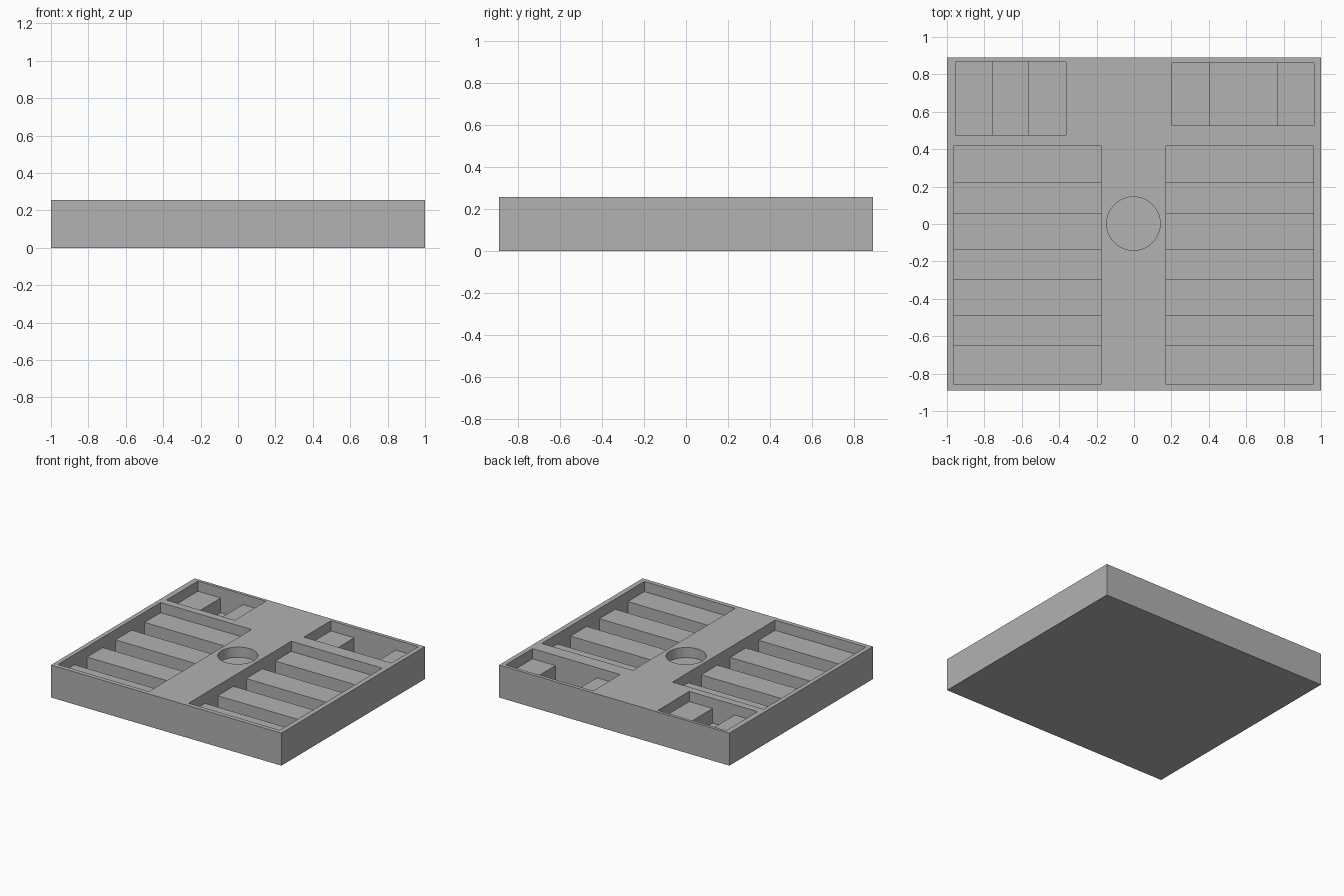
import bpy, bmesh

HEIGHT, SHELF, FLOOR = 0.255, 0.175, 0.06

old = bpy.data.objects.get("Cube")
if old:
    bpy.data.objects.remove(old, do_unlink=True)

grey = bpy.data.materials.new("plain grey")
grey.use_nodes = True
colour = (0.445, 0.445, 0.445, 1)
grey.diffuse_color = colour
grey.node_tree.nodes["Principled BSDF"].inputs["Base Color"].default_value = colour


def prism(name, points, offset):
    """Extrude a closed outline along an offset vector."""
    bm = bmesh.new()
    face = bm.faces.new([bm.verts.new(p) for p in points])
    extruded = bmesh.ops.extrude_face_region(bm, geom=[face])["geom"]
    moved = [g for g in extruded if isinstance(g, bmesh.types.BMVert)]
    bmesh.ops.translate(bm, verts=moved, vec=offset)
    bmesh.ops.recalc_face_normals(bm, faces=bm.faces)
    mesh = bpy.data.meshes.new(name)
    bm.to_mesh(mesh)
    bm.free()
    obj = bpy.data.objects.new(name, mesh)
    bpy.context.collection.objects.link(obj)
    return obj


def stepped_cutter(name, axis, edges, low, high):
    """Pocket shape whose floor alternates between shelf and deep slot."""
    outline = [(edges[-1], HEIGHT + 0.1), (edges[0], HEIGHT + 0.1)]
    for i, (a, b) in enumerate(zip(edges, edges[1:])):
        z = FLOOR if i % 2 else SHELF
        outline += [(a, z), (b, z)]
    if axis == "x":
        return prism(name, [(s, low, z) for s, z in outline], (0, high - low, 0))
    return prism(name, [(low, s, z) for s, z in outline], (high - low, 0, 0))


# Solid tray body
tray = prism("tray", [(-1, -0.89, 0), (1, -0.89, 0), (1, 0.89, 0), (-1, 0.89, 0)],
             (0, 0, HEIGHT))
tray.data.materials.append(grey)

# Two ribbed bays, two small back pockets and the round centre recess
ribs = [-0.855, -0.65, -0.493, -0.298, -0.14, 0.06, 0.22, 0.418]
cutters = [
    stepped_cutter("right_bay_cutter", "y", ribs, -0.965, -0.175),
    stepped_cutter("left_bay_cutter", "y", ribs, 0.17, 0.96),
    stepped_cutter("right_pocket_cutter", "x", [-0.955, -0.757, -0.565, -0.363], 0.477, 0.867),
    stepped_cutter("left_pocket_cutter", "x", [0.203, 0.405, 0.765, 0.963], 0.527, 0.862),
]
bpy.ops.mesh.primitive_cylinder_add(vertices=64, radius=0.143, depth=0.4,
                                    location=(-0.003, 0.002, SHELF + 0.2))
round_cutter = bpy.context.object
round_cutter.name = "round_recess_cutter"
cutters.append(round_cutter)

# Carve the recesses, then discard the cutters
bpy.context.view_layer.objects.active = tray
for cutter in cutters:
    cutter.hide_render = True
    mod = tray.modifiers.new(cutter.name, "BOOLEAN")
    mod.operation = "DIFFERENCE"
    mod.solver = "EXACT"
    mod.object = cutter
    bpy.ops.object.modifier_apply(modifier=mod.name)
    bpy.data.objects.remove(cutter, do_unlink=True)

# Smooth the round wall while keeping hard edges
bpy.ops.object.select_all(action="DESELECT")
tray.select_set(True)
bpy.ops.object.shade_smooth_by_angle(angle=0.5)
